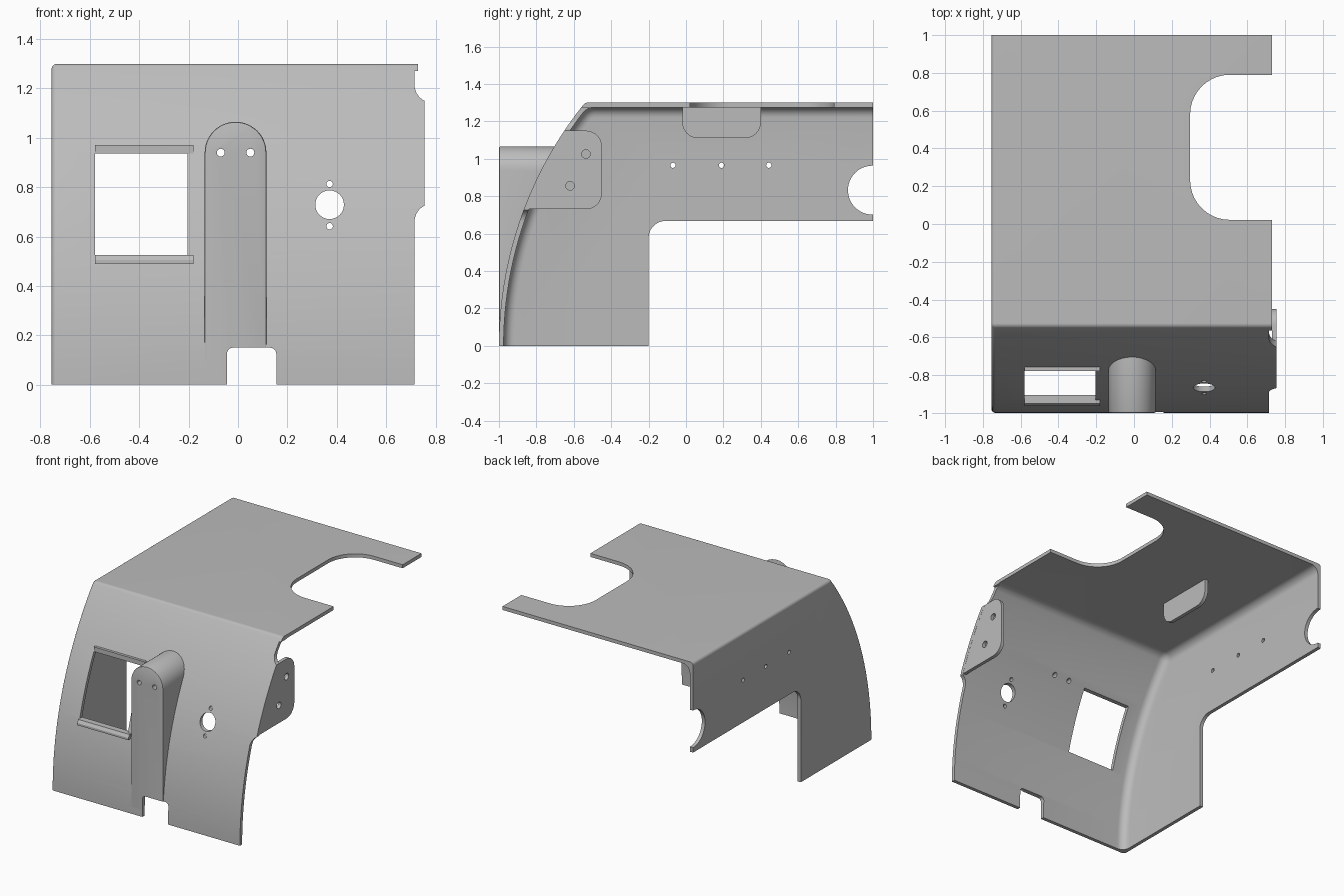
import bpy, bmesh, math
from mathutils import Vector

if "Cube" in bpy.data.objects:
    bpy.data.objects.remove(bpy.data.objects["Cube"])

R, TOP, T = 2.067, 1.3, 0.025     # front curve radius, roof height, sheet thickness

metal = bpy.data.materials.new("grey_metal")
metal.diffuse_color = (0.5, 0.5, 0.5, 1)
metal.use_nodes = True
metal.node_tree.nodes["Principled BSDF"].inputs["Base Color"].default_value = metal.diffuse_color


def front_y(z, d=0.0):
    """y of the curved front at height z, moved inwards by d."""
    return -1 + R - math.sqrt((R - d) ** 2 - z * z)


def outline(*pts):
    """Polygon from (u, v, corner radius) points."""
    out = []
    for i, (u, v, r) in enumerate(pts):
        p = Vector((u, v))
        if r <= 0:
            out.append((u, v))
            continue
        a = (Vector(pts[i - 1][:2]) - p).normalized()
        b = (Vector(pts[(i + 1) % len(pts)][:2]) - p).normalized()
        half = a.angle(b) / 2
        c = p + (a + b).normalized() * (r / math.sin(half))
        s = (p + a * (r / math.tan(half)) - c).normalized()
        e = (p + b * (r / math.tan(half)) - c).normalized()
        for k in range(11):
            q = c + s.slerp(e, k / 10) * r
            out.append((q.x, q.y))
    return out


def circle(u, v, r, n=32):
    return [(u + r * math.cos(2 * math.pi * i / n), v + r * math.sin(2 * math.pi * i / n))
            for i in range(n)]


def loft(name, sections):
    """Solid through a list of equal-length 3D loops."""
    bm = bmesh.new()
    loops = [[bm.verts.new(p) for p in s] for s in sections]
    n = len(loops[0])
    bm.faces.new(loops[0])
    bm.faces.new(loops[-1])
    for a, b in zip(loops, loops[1:]):
        for i in range(n):
            j = (i + 1) % n
            bm.faces.new((a[i], a[j], b[j], b[i]))
    bmesh.ops.recalc_face_normals(bm, faces=bm.faces[:])
    me = bpy.data.meshes.new(name)
    bm.to_mesh(me)
    bm.free()
    me.materials.append(metal)
    ob = bpy.data.objects.new(name, me)
    bpy.context.collection.objects.link(ob)
    return ob


def prism(name, pts, axis, a, b):
    place = {'x': lambda u, v, t: (t, u, v),
             'y': lambda u, v, t: (u, t, v),
             'z': lambda u, v, t: (u, v, t)}[axis]
    return loft(name, [[place(u, v, t) for u, v in pts] for t in (a, b)])


def cut(ob, cutters):
    for c in cutters:
        m = ob.modifiers.new("cut", 'BOOLEAN')
        m.operation, m.solver, m.object = 'DIFFERENCE', 'EXACT', c
    dg = bpy.context.evaluated_depsgraph_get()
    me = bpy.data.meshes.new_from_object(ob.evaluated_get(dg))
    ob.modifiers.clear()
    ob.data = me
    for c in cutters:
        bpy.data.objects.remove(c)


def side_section(d, z0, ymax, r):
    """Side profile: curved front, rounded brow, flat roof."""
    n, z1 = 26, TOP - d - 0.06
    zs = [z0 + (z1 - z0) * i / n for i in range(n + 1)]
    return outline(*[(front_y(z, d), z, 0) for z in zs],
                   (front_y(TOP - d, d), TOP - d, r), (ymax, TOP - d, 0), (ymax, z0, 0))


def hood(name, d, z0, ymax, x0, x1, edge, brow):
    """Hood-shaped solid with a rounded left edge."""
    secs = [(x1, 0)]
    for k in range(7):
        a = math.pi / 2 * k / 6
        secs.append((x0 + edge * (1 - math.sin(a)), edge * (1 - math.cos(a))))
    return loft(name, [[(x, y, z) for y, z in side_section(d + e, z0, ymax, brow - e)]
                       for x, e in secs])


def bottom_notch():
    return prism("notch_cutter", outline((-0.045, -0.2, 0), (-0.045, 0.15, 0.025),
                                         (0.155, 0.15, 0.025), (0.155, -0.2, 0)),
                 'y', -1.2, -0.5)


def pod_holes():
    return [prism("hole_cutter", circle(x, 0.94, 0.016, 20), 'y', -1.2, -0.5)
            for x in (-0.07, 0.05)]


# Sheet shell: curved front, roof and left wall
shell = hood("shell", 0, 0, 1.0, -0.755, 0.8, 0.022, 0.03)
cutters = [hood("inside_cutter", T, -0.3, 1.4, -0.755 + T, 1.0, 0.055, 0.08)]

# Stepped lower edge, round rear notch and small holes of the side wall
cutters.append(prism("step_cutter", outline((-0.2, -0.2, 0), (-0.2, 0.667, 0.09),
                                            (1.4, 0.667, 0), (1.4, -0.2, 0)), 'x', -1.1, 1.1))
cutters.append(prism("rear_notch_cutter", circle(0.997, 0.832, 0.131, 48), 'x', -1.1, -0.5))
cutters += [prism("hole_cutter", circle(y, 0.965, 0.014, 20), 'x', -1.1, -0.5)
            for y in (-0.07, 0.19, 0.443)]

# Right edge: trimmed front with a projecting ear, roof trimmed above
arc = [(0.073 * (1 - math.cos(a)), 0.073 * math.sin(a))
       for a in [1.097 * i / 8 for i in range(9)]]
edge = [(0.715, -0.2)] + [(0.715 + u, 0.66 + v) for u, v in arc]
edge += [(0.715 + u, 1.215 - v) for u, v in reversed(arc)]
edge += [(0.715, 1.271), (0.73, 1.271), (0.73, 1.5), (1.2, 1.5), (1.2, -0.2)]
cutters.append(prism("edge_cutter", edge, 'y', -1.3, 1.3))

# Roof cutout
cutters.append(prism("roof_cutter", outline((0.297, 0.022, 0.21), (0.297, 0.79, 0.21),
                                            (1.2, 0.79, 0), (1.2, 0.022, 0)), 'z', 1.1, 1.5))

# Front openings
cutters.append(prism("window_cutter", [(-0.58, 0.525), (-0.205, 0.525),
                                       (-0.205, 0.937), (-0.58, 0.937)], 'y', -1.2, -0.5))
cutters += [prism("hole_cutter", circle(0.371, z, r), 'y', -1.2, -0.5)
            for z, r in ((0.729, 0.058), (0.813, 0.013), (0.642, 0.013))]
cutters += [bottom_notch()] + pod_holes()
cut(shell, cutters)

# Upright pod with rounded top and softened front rim
def pod_outline(i):
    r = 0.125 - i
    top = [(-0.01 + r * math.cos(math.pi * k / 24), 0.94 + r * math.sin(math.pi * k / 24))
           for k in range(25)]
    return [(-0.01 + r, 0.05)] + top + [(-0.01 - r, 0.05)]


rim = [(-1.0, 0.008), (-0.9977, 0.0023), (-0.992, 0.0), (-0.6, 0.0)]
pod = loft("front_pod", [[(x, y, z) for x, z in pod_outline(i)] for y, i in rim])
cut(pod, [prism("pod_cutter", side_section(0.012, -0.3, 1.3, 0.05), 'x', -0.6, 0.6),
          bottom_notch()] + pod_holes())

# Window ledges
upper = prism("window_upper_ledge", [(-0.777, 0.937), (-0.777, 0.97),
                                     (-0.748, 0.97), (-0.755, 0.937)], 'x', -0.58, -0.18)
lower = prism("window_lower_ledge", [(-0.963, 0.49), (-0.963, 0.505), (-0.95, 0.525),
                                     (-0.908, 0.525), (-0.918, 0.49)], 'x', -0.58, -0.18)

# Bent-in flange on the right edge of the front
zs = [0.73 + 0.42 * i / 12 for i in range(13)]
flange = prism("side_flange", outline(*[(front_y(z, 0.004), z, 0) for z in zs],
                                      (-0.45, 1.15, 0.085), (-0.45, 0.73, 0.085)),
               'x', 0.73, 0.754)
cut(flange, [prism("hole_cutter", circle(y, z, 0.023, 24), 'x', 0.6, 0.9)
             for y, z in ((-0.535, 1.025), (-0.62, 0.855))])

# Tab hanging under the roof
tab = prism("roof_tab", outline((-0.02, 1.285, 0), (0.4, 1.285, 0),
                                (0.4, 1.11, 0.085), (-0.02, 1.11, 0.085)), 'x', -0.295, -0.27)

# Smooth curved faces, keep sharp edges
for ob in (shell, pod, upper, lower, flange, tab):
    bpy.ops.object.select_all(action='DESELECT')
    ob.select_set(True)
    bpy.context.view_layer.objects.active = ob
    bpy.ops.object.shade_smooth_by_angle(angle=math.radians(30))
